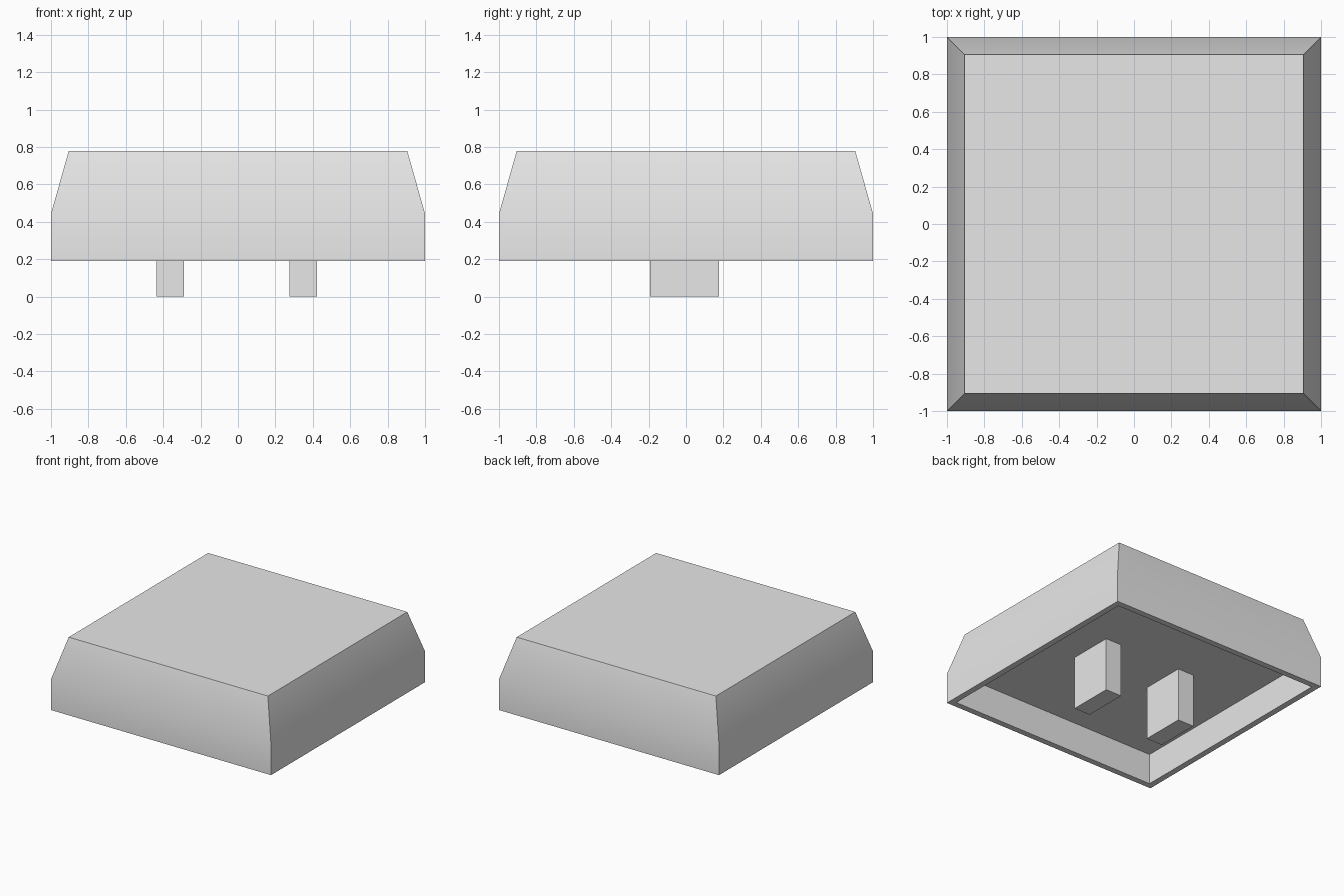
import bpy
import bmesh
import math

cube = bpy.data.objects.get("Cube")
if cube:
    bpy.data.objects.remove(cube, do_unlink=True)

grey = bpy.data.materials.new("light grey plastic")
grey.use_nodes = True
grey.diffuse_color = (0.8, 0.8, 0.8, 1)
grey.node_tree.nodes["Principled BSDF"].inputs["Base Color"].default_value = (0.8, 0.8, 0.8, 1)


def finish(name, bm):
    """Turn a bmesh into a grey object."""
    bmesh.ops.recalc_face_normals(bm, faces=bm.faces)
    mesh = bpy.data.meshes.new(name)
    bm.to_mesh(mesh)
    bm.free()
    mesh.materials.append(grey)
    obj = bpy.data.objects.new(name, mesh)
    bpy.context.collection.objects.link(obj)
    return obj


# Cap shell: square rings from the recess ceiling, round the rim, up to the top
CEILING, RIM, TOP = 0.443, 0.19, 0.778
rings = [(0.95, CEILING), (0.95, RIM), (1, RIM), (1, CEILING), (0.905, TOP)]
corners = [(-1, -1), (1, -1), (1, 1), (-1, 1)]
bm = bmesh.new()
loops = [[bm.verts.new((x * r, y * r, z)) for x, y in corners] for r, z in rings]
for low, high in zip(loops, loops[1:]):
    for i in range(4):
        j = (i + 1) % 4
        bm.faces.new((low[i], low[j], high[j], high[i]))
bm.faces.new(loops[0])
bm.faces.new(loops[-1])
cap = finish("cap_shell", bm)

# Soft bend between the upright and sloping sides, sharp everywhere else
bpy.ops.object.select_all(action="DESELECT")
cap.select_set(True)
bpy.context.view_layer.objects.active = cap
bpy.ops.object.shade_smooth_by_angle(angle=math.radians(30))

# Two mounting prongs hanging from the recess ceiling
for name, x in (("right_prong", -0.361), ("left_prong", 0.348)):
    bm = bmesh.new()
    bmesh.ops.create_cube(bm, size=1)
    bmesh.ops.scale(bm, vec=(0.147, 0.37, CEILING), verts=bm.verts)
    bmesh.ops.translate(bm, vec=(x, -0.008, CEILING / 2), verts=bm.verts)
    finish(name, bm)
